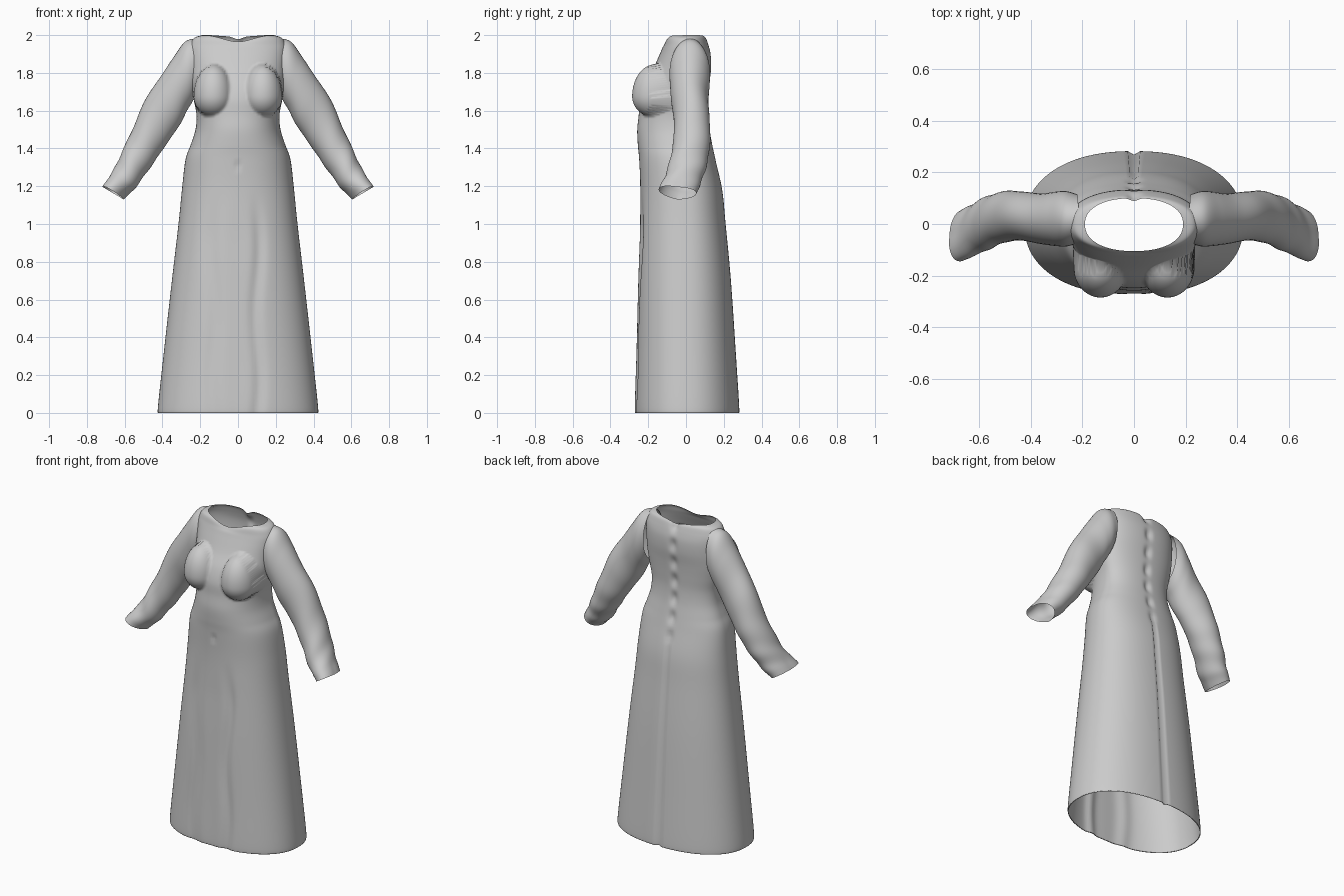
import bpy, bmesh, math
from mathutils import Vector

if "Cube" in bpy.data.objects:
    bpy.data.objects.remove(bpy.data.objects["Cube"])

cloth = bpy.data.materials.new("grey cloth")
cloth.diffuse_color = (0.6, 0.6, 0.6, 1)
cloth.use_nodes = True
cloth.node_tree.nodes["Principled BSDF"].inputs["Base Color"].default_value = cloth.diffuse_color


def spline(keys, n):
    """Resample rows of numbers with a Catmull-Rom curve, n steps per span."""
    k = [Vector(r) for r in keys]
    k = [k[0] * 2 - k[1]] + k + [k[-1] * 2 - k[-2]]
    out = []
    for i in range(1, len(k) - 2):
        a, b, c, d = k[i - 1:i + 3]
        for s in range(n):
            t = s / n
            out.append(b + (c - a) * (t / 2) + (a * 2 - b * 5 + c * 4 - d) * (t * t / 2)
                       + (b * 3 - a - c * 3 + d) * (t ** 3 / 2))
    return out + [k[-2]]


def loft(name, rings):
    """Open tube through rings of points."""
    bm = bmesh.new()
    rows = [[bm.verts.new(p) for p in r] for r in rings]
    n = len(rows[0])
    for a, b in zip(rows, rows[1:]):
        for i in range(n):
            j = (i + 1) % n
            bm.faces.new((a[i], a[j], b[j], b[i]))
    bmesh.ops.recalc_face_normals(bm, faces=bm.faces)
    me = bpy.data.meshes.new(name)
    bm.to_mesh(me)
    bm.free()
    me.materials.append(cloth)
    ob = bpy.data.objects.new(name, me)
    bpy.context.collection.objects.link(ob)
    for p in me.polygons:
        p.use_smooth = True
    return ob


def bell(x, w):
    return math.exp(-(x / w) ** 2)


def ramp(z, a, b):
    t = min(1, max(0, (z - a) / (b - a)))
    return t * t * (3 - 2 * t)


# Gown body: height, half width, front y, back y
BODY = [(0, .42, -.27, .278), (.03, .424, -.276, .282), (.3, .395, -.268, .265),
        (.7, .35, -.258, .238), (1.0, .315, -.247, .21), (1.18, .297, -.242, .192),
        (1.34, .278, -.248, .157), (1.42, .25, -.255, .14), (1.5, .225, -.258, .125),
        (1.58, .22, -.25, .118), (1.66, .235, -.245, .12), (1.74, .25, -.22, .125),
        (1.82, .255, -.175, .133), (1.89, .258, -.143, .132), (1.94, .255, -.122, .122),
        (1.975, .235, -.112, .11), (1.99, .19, -.105, .1)]


def body_point(z, hw, yf, yb, a):
    e = 2 / 2.25
    c, s = math.cos(a), math.sin(a)
    x = hw * math.copysign(abs(c) ** e, c)
    y = (yb if s > 0 else -yf) * math.copysign(abs(s) ** e, s)
    if s < 0:
        # bust: push the front out onto two rounded forms
        dx = (abs(x) - .13) / .105
        dz = (z - 1.675) / (.11 if z < 1.675 else .17)
        q = 1 - dx * dx - dz * dz
        if q > 0:
            y = min(y, -.165 - .12 * q ** .5)
        # long skirt folds and the shallow centre panel
        low = 1 - ramp(z, .9, 1.2)
        wob = .012 * math.sin(z * 9)
        y += low * (.014 * bell(x - .1 - wob, .03) + .01 * bell(x + .13 + wob, .04)
                    + .006 * bell(x, .08))
        # navel
        y += .012 * bell(x, .012) * bell(z - 1.31, .015)
        # dip of the neckline
        z -= .025 * bell(x, .1) * ramp(z, 1.93, 1.99)
    else:
        # back closing: a thin slit in the skirt, puckers above it
        y -= .014 * bell(x, .008) * (1 - ramp(z, 1.2, 1.3))
        y -= (.008 + .007 * math.sin(z * 55)) * bell(x, .02) * ramp(z, 1.2, 1.3)
        z -= .012 * bell(x, .03) * ramp(z, 1.93, 1.99)
    # rise of the neck edge at the shoulders
    z += .01 * ramp(z, 1.95, 1.99) * min(1, abs(x) / .15)
    return (x, y, z)


N = 160
loft("gown_body", [[body_point(*r, 2 * math.pi * (i + .0) / N) for i in range(N)]
                   for r in spline(BODY, 7)])

# Sleeve rings: outer x, outer z, inner x, inner z, centre y, half depth
SLEEVE = [(.215, 1.985, .225, 1.68, .02, .095), (.28, 1.965, .245, 1.64, .02, .107),
          (.34, 1.885, .27, 1.60, .02, .105), (.41, 1.78, .305, 1.53, .02, .098),
          (.49, 1.66, .36, 1.45, .03, .095), (.555, 1.51, .425, 1.355, .03, .098),
          (.615, 1.38, .485, 1.27, .012, .1), (.66, 1.285, .545, 1.19, -.015, .1),
          (.715, 1.195, .605, 1.13, -.045, .1)]


def sleeve_rings(side):
    rings = []
    rows = spline(SLEEVE, 7)
    for k, (ox, oz, ix, iz, yc, yr) in enumerate(rows):
        t = k / (len(rows) - 1)
        ring = []
        for i in range(40):
            a = 2 * math.pi * i / 40
            # cloth wrinkles grow towards the cuff
            w = 1 + .03 * ramp(t, .4, .9) * math.sin(t * 38 + 2 * a) * (1 - ramp(t, .9, 1))
            u, v = .5 + .5 * w * math.cos(a), w * math.sin(a)
            x, z = ix + (ox - ix) * u, iz + (oz - iz) * u
            # cuff edge is higher and further out at the front
            cuff = ramp(t, .85, 1) * max(0, -v)
            ring.append((side * (x + .015 * cuff), yc + yr * v, z + .02 * cuff))
        rings.append(ring)
    return rings


for side, name in ((1, "sleeve_right"), (-1, "sleeve_left")):
    loft(name, sleeve_rings(side))
